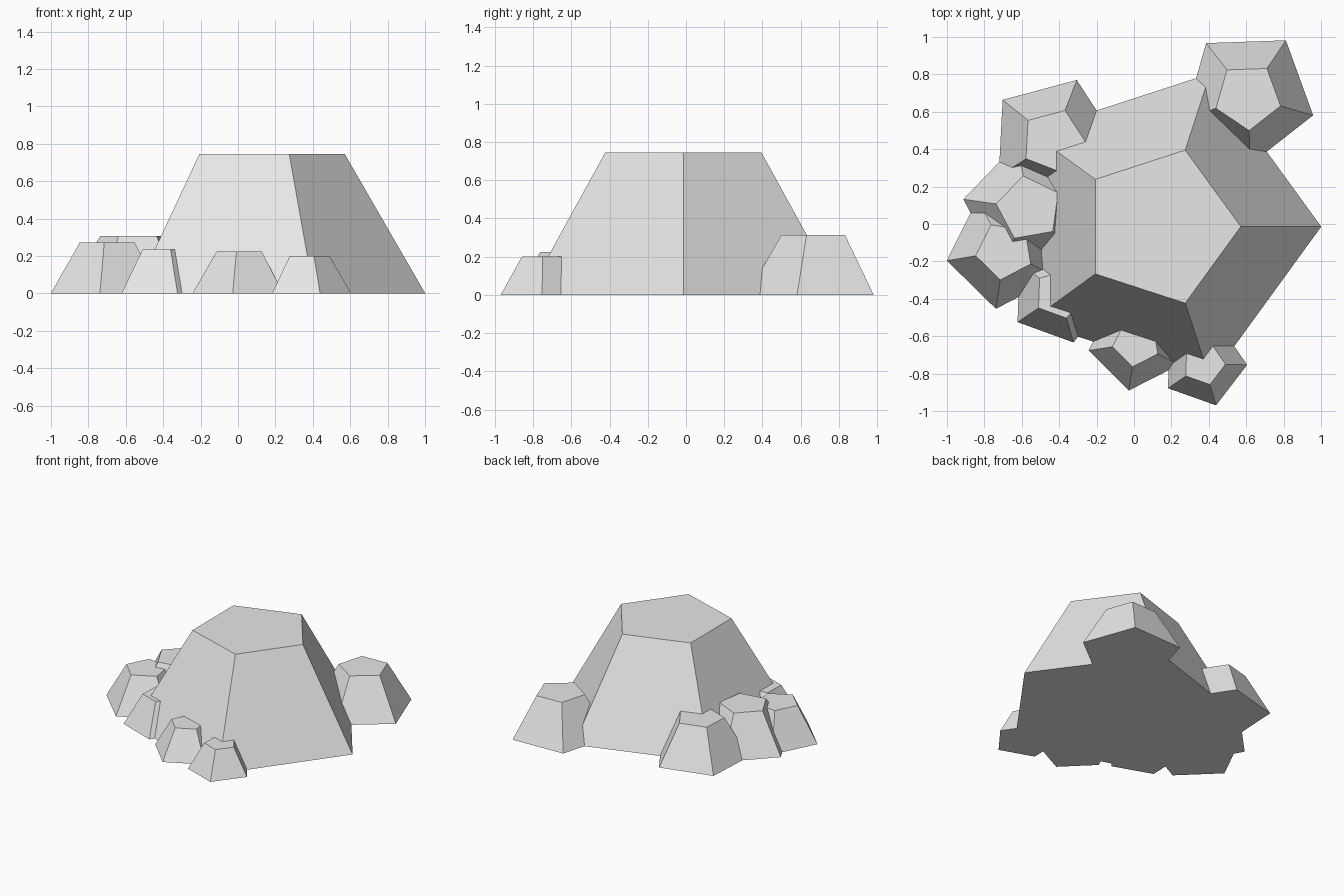
import bpy
import bmesh
from math import cos, sin, radians, tau

default_cube = bpy.data.objects.get("Cube")
if default_cube:
    bpy.data.objects.remove(default_cube, do_unlink=True)

SIDES = 5
TAPER = 0.5      # top radius relative to base radius
SLOPE = 0.866    # height relative to base radius

# Stone colour
stone = bpy.data.materials.new("stone_grey")
stone.use_nodes = True
colour = (0.8, 0.8, 0.8, 1.0)
stone.diffuse_color = colour
stone.node_tree.nodes["Principled BSDF"].inputs["Base Color"].default_value = colour


def add_rock(name, x, y, radius, angle):
    """Flat-topped five-sided rock with one base corner at the given angle."""
    bm = bmesh.new()

    def ring(r, z):
        turns = [radians(angle) + tau * i / SIDES for i in range(SIDES)]
        return [bm.verts.new((r * cos(t), r * sin(t), z)) for t in turns]

    base = ring(radius, 0)
    top = ring(radius * TAPER, radius * SLOPE)
    bm.faces.new(base[::-1])
    bm.faces.new(top)
    for i in range(SIDES):
        j = (i + 1) % SIDES
        bm.faces.new((base[i], base[j], top[j], top[i]))

    mesh = bpy.data.meshes.new(name)
    bm.to_mesh(mesh)
    bm.free()
    mesh.materials.append(stone)
    rock = bpy.data.objects.new(name, mesh)
    rock.location = (x, y, 0)
    bpy.context.collection.objects.link(rock)


# Central boulder
add_rock("main_boulder", 0.141, -0.014, 0.86, 0)

# Smaller rocks around its foot
add_rock("back_left_rock", 0.609, 0.681, 0.363, -16)
add_rock("back_right_rock", -0.431, 0.444, 0.349, 69)
add_rock("right_rock", -0.562, 0.083, 0.354, 28)
add_rock("front_right_rock", -0.692, -0.144, 0.313, -98.5)
add_rock("front_right_small_rock", -0.398, -0.373, 0.271, -74)
add_rock("front_rock", 0.012, -0.636, 0.258, -99)
add_rock("front_left_rock", 0.373, -0.747, 0.232, -1.5)
